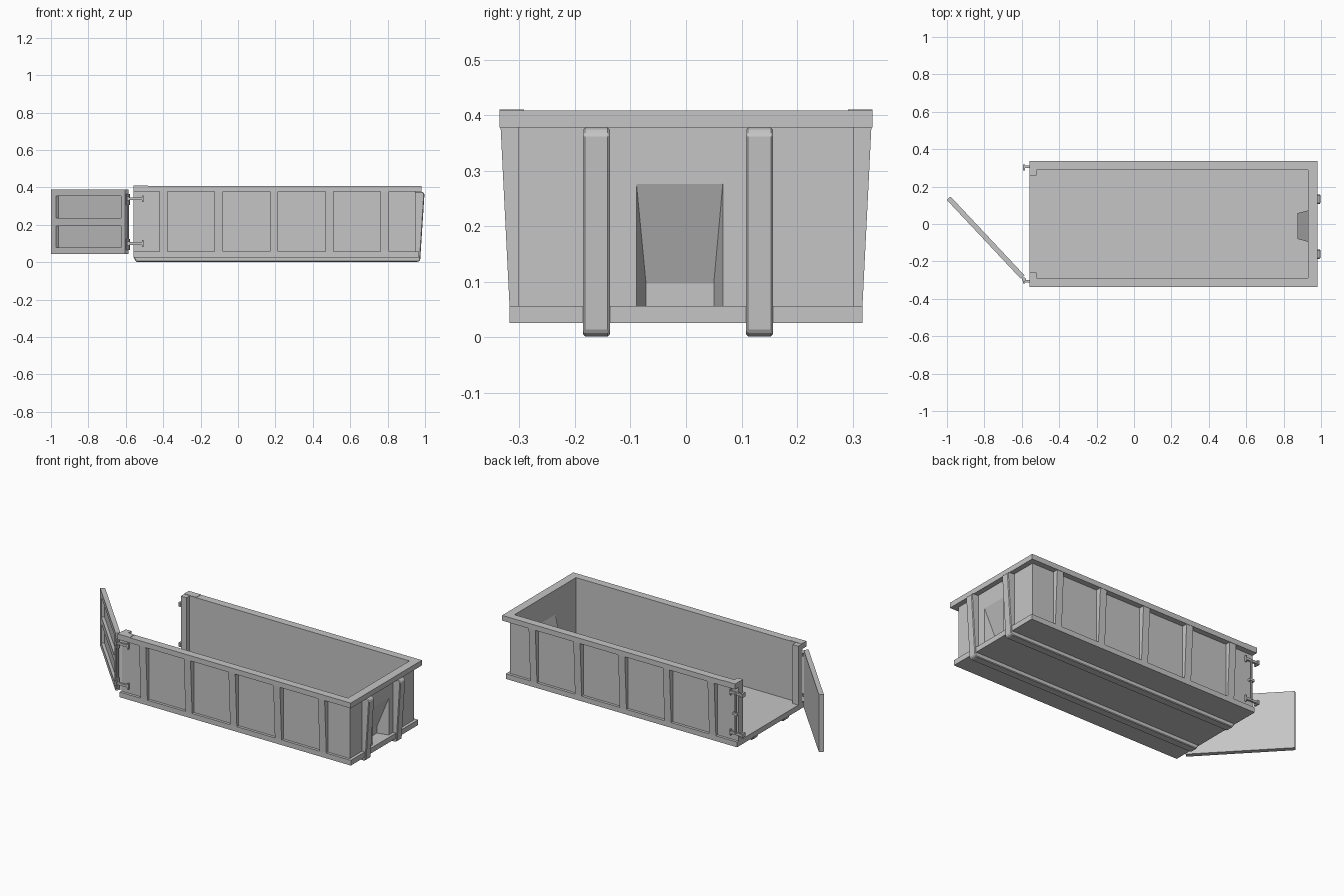
import bpy, bmesh
from math import atan2
from mathutils import Matrix, Vector

if "Cube" in bpy.data.objects:
    bpy.data.objects.remove(bpy.data.objects["Cube"])

grey = bpy.data.materials.new("painted_grey_steel")
grey.use_nodes = True
GREY = (0.56, 0.56, 0.56, 1)
grey.diffuse_color = GREY
grey.node_tree.nodes["Principled BSDF"].inputs["Base Color"].default_value = GREY


def finish(name, bm, matrix=None):
    bmesh.ops.recalc_face_normals(bm, faces=bm.faces)
    me = bpy.data.meshes.new(name)
    bm.to_mesh(me)
    bm.free()
    me.materials.append(grey)
    ob = bpy.data.objects.new(name, me)
    bpy.context.collection.objects.link(ob)
    if matrix:
        ob.matrix_world = matrix
    return ob


def hull(name, points):
    bm = bmesh.new()
    for p in points:
        bm.verts.new(p)
    bmesh.ops.convex_hull(bm, input=bm.verts)
    bmesh.ops.dissolve_limit(bm, angle_limit=0.01, verts=bm.verts, edges=bm.edges)
    return finish(name, bm)


def box(name, x, y, z, matrix=None):
    bm = bmesh.new()
    bmesh.ops.create_cube(bm, size=1)
    for v in bm.verts:
        v.co = [r[0] if c < 0 else r[1] for c, r in zip(v.co, (x, y, z))]
    return finish(name, bm, matrix)


def prism(name, profile, axis, lo, hi):
    """Extrude a 2D profile along axis 0 (x) or 1 (y)."""
    bm = bmesh.new()
    place = lambda a, b: (lo, a, b) if axis == 0 else (a, lo, b)
    face = bm.faces.new([bm.verts.new(place(a, b)) for a, b in profile])
    ext = bmesh.ops.extrude_face_region(bm, geom=[face])["geom"]
    shift = Vector((0, 0, 0))
    shift[axis] = hi - lo
    bmesh.ops.translate(bm, vec=shift, verts=[g for g in ext if isinstance(g, bmesh.types.BMVert)])
    return finish(name, bm)


def rod(name, x, y, z0, z1, r):
    bm = bmesh.new()
    bmesh.ops.create_cone(bm, cap_ends=True, segments=10, radius1=r, radius2=r, depth=z1 - z0,
                          matrix=Matrix.Translation((x, y, (z0 + z1) / 2)))
    return finish(name, bm)


DOOR_X, WALL_X = -0.56, 0.95
FLOOR, RIM, TOP = 0.057, 0.378, 0.409

# Floor slab with its bottom rail
box("floor", (DOOR_X, 0.968), (-0.318, 0.318), (0.026, FLOOR))

# Side walls, top rails, ribs, door posts
for side, s in (("left", 1), ("right", -1)):
    yr = lambda a, b: tuple(sorted((s * a, s * b)))
    box(side + "_wall", (DOOR_X, WALL_X), yr(0.29, 0.302), (FLOOR, RIM))
    box(side + "_top_rail", (DOOR_X, 0.98), yr(0.29, 0.336), (RIM, TOP))
    box(side + "_door_post", (DOOR_X, -0.522), yr(0.26, 0.29), (FLOOR, TOP))
    box(side + "_rail_cap", (DOOR_X, -0.48), yr(0.292, 0.336), (TOP, TOP + 0.002))
    for i in range(5):
        x = -0.42 + 0.2955 * i
        prism(side + "_rib", [(s * 0.3, FLOOR), (s * 0.318, FLOOR), (s * 0.334, RIM), (s * 0.3, RIM)],
              0, x, x + 0.044)


# End wall with a tapered pocket pressed inwards
def pocket(name, g, depth, reach):
    back = [(depth, y, z) for y in (-0.072 - g, 0.05 + g) for z in (FLOOR - g, FLOOR + 0.04)]
    front = [(reach, y, z) for y in (-0.09 - g, 0.067 + g) for z in (FLOOR - g, 0.285 + g)]
    return hull(name, back + front)


wall = box("end_wall", (0.93, WALL_X), (-0.302, 0.302), (FLOOR, RIM))
for op, tool in (("UNION", pocket("pocket_shell", 0.008, 0.875, 0.94)),
                 ("DIFFERENCE", pocket("pocket_cutter", 0, 0.883, 0.953))):
    mod = wall.modifiers.new(op.lower(), "BOOLEAN")
    mod.operation, mod.object, mod.solver = op, tool, "EXACT"
deps = bpy.context.evaluated_depsgraph_get()
wall.data = bpy.data.meshes.new_from_object(wall.evaluated_get(deps))
wall.modifiers.clear()
for n in ("pocket_shell", "pocket_cutter"):
    bpy.data.objects.remove(bpy.data.objects[n])
box("end_top_rail", (0.93, 0.98), (-0.29, 0.29), (RIM, TOP))

# Skids that run under the floor and turn up the end wall
skid = [(-0.56, 0.03), (-0.545, 0.002), (0.962, 0.002), (0.974, 0.01), (0.997, 0.366),
        (0.985, RIM), (0.945, RIM), (0.945, 0.03)]
for y in (-0.186, 0.108):
    ob = prism("skid_and_post", skid, 1, y, y + 0.049)
    bev = ob.modifiers.new("chamfer", "BEVEL")
    bev.width, bev.segments = 0.004, 1

# Door swung open: local x runs along the door, local y is its thickness
start, end = Vector((-0.585, -0.275, 0)), Vector((-0.981, 0.147, 0))
d = end - start
L, T = d.length, 0.027
swing = Matrix.Translation(start) @ Matrix.Rotation(atan2(d.y, d.x), 4, "Z")
LOW, HIGH = 0.045, 0.388
box("door_sheet", (0, L), (0, 0.01), (LOW, HIGH), swing)
for u0, u1 in ((0, 0.03), (L - 0.042, L)):
    box("door_stile", (u0, u1), (0.01, T), (LOW, HIGH), swing)
for z0, z1 in ((LOW, 0.08), (0.195, 0.236), (0.355, HIGH)):
    box("door_rail", (0.03, L - 0.042), (0.01, T), (z0, z1), swing)

# Hinges on the right side, matching hook latches on the left
for name, s in (("hinge", -1), ("latch", 1)):
    for z in (0.1, 0.34):
        y = sorted((s * 0.3, s * 0.312))
        box(name + "_arm", (-0.59, -0.51), y, (z - 0.007, z + 0.007))
        box(name + "_plate", (-0.514, -0.506), y, (z - 0.018, z + 0.018))
        tip = sorted((s * 0.286, s * 0.318))
        box(name + "_tip", (-0.594, -0.582), tip, (z - 0.012, z + 0.012))
for z in (0.1, 0.34):
    rod("hinge_knuckle", -0.588, -0.297, z - 0.035, z + 0.025, 0.011)
rod("hinge_pin", -0.588, -0.297, 0.07, 0.365, 0.005)
rod("latch_rod", -0.545, 0.31, 0.1, 0.34, 0.006)
box("latch_handle", (-0.56, -0.53), (0.302, 0.318), (0.212, 0.226))
